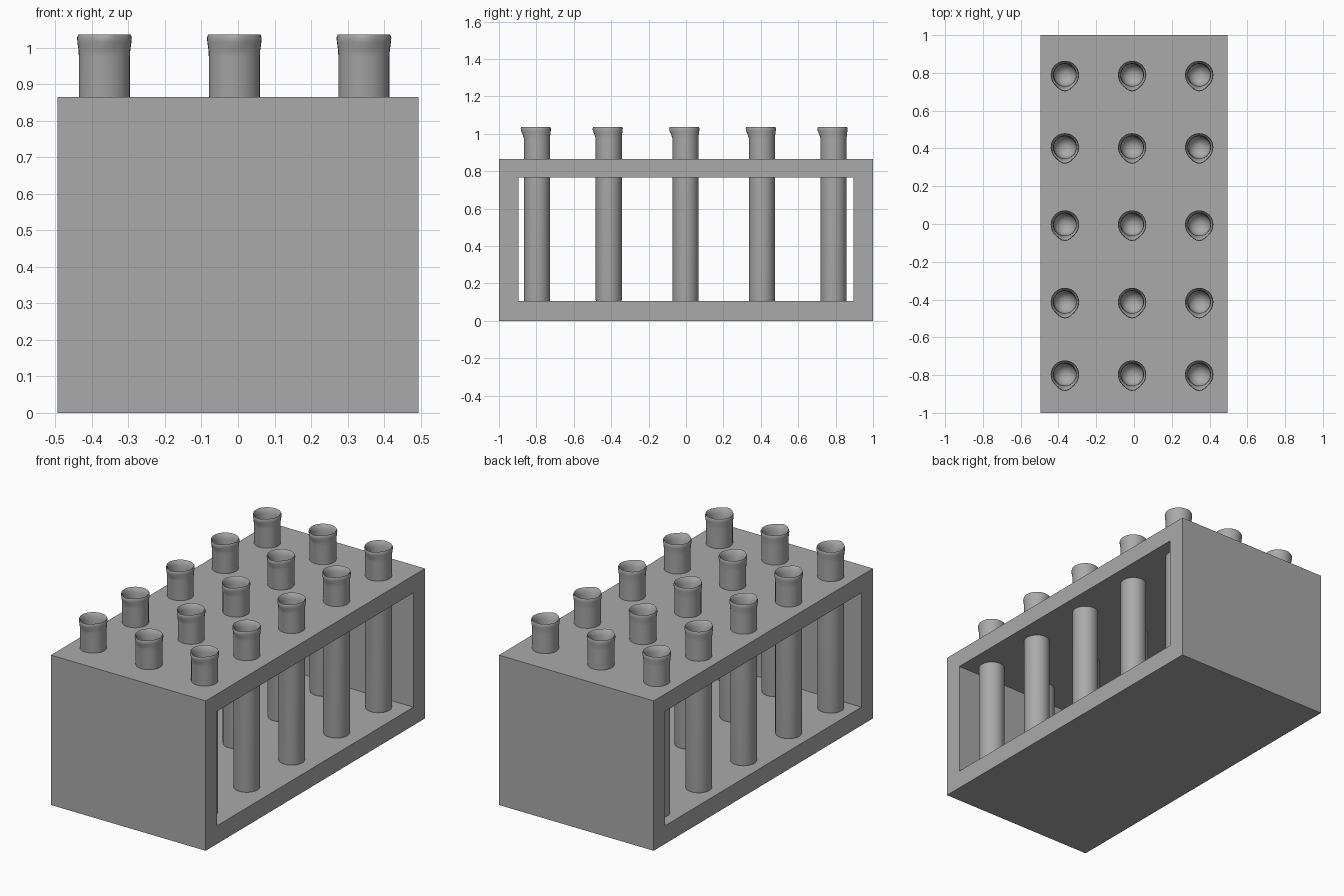
import bpy
import bmesh
from math import cos, sin, pi, radians
from mathutils import Matrix

if "Cube" in bpy.data.objects:
    bpy.data.objects.remove(bpy.data.objects["Cube"])

grey = bpy.data.materials.new("plain grey")
grey.use_nodes = True
grey.diffuse_color = (0.4, 0.4, 0.4, 1)
grey.node_tree.nodes["Principled BSDF"].inputs["Base Color"].default_value = (0.4, 0.4, 0.4, 1)

COLUMNS = (-0.366, -0.01, 0.345)
ROWS = (-0.797, -0.413, -0.003, 0.406, 0.789)
SIDES = 32


def make_object(name, bm):
    bmesh.ops.recalc_face_normals(bm, faces=bm.faces)
    mesh = bpy.data.meshes.new(name)
    bm.to_mesh(mesh)
    bm.free()
    mesh.materials.append(grey)
    obj = bpy.data.objects.new(name, mesh)
    bpy.context.collection.objects.link(obj)
    return obj


def box(name, width, depth, low, high):
    bm = bmesh.new()
    place = Matrix.Translation((0, 0, (low + high) / 2)) @ Matrix.Diagonal((width, depth, high - low, 1))
    bmesh.ops.create_cube(bm, size=1, matrix=place)
    return make_object(name, bm)


def cut(target, cutter):
    mod = target.modifiers.new("cut", 'BOOLEAN')
    mod.operation = 'DIFFERENCE'
    mod.solver = 'EXACT'
    mod.object = cutter
    cutter.hide_render = True
    bpy.context.view_layer.objects.active = target
    bpy.ops.object.modifier_apply(modifier=mod.name)
    bpy.data.objects.remove(cutter)


# Rack: a block with an open passage from side to side
rack = box("rack", 0.988, 2.0, 0, 0.865)
cut(rack, box("passage_cutter", 1.2, 1.79, 0.105, 0.765))

# Sockets through the top plate and into the base
bm = bmesh.new()
for x in COLUMNS:
    for y in ROWS:
        bmesh.ops.create_cone(bm, cap_ends=True, segments=SIDES, radius1=0.068, radius2=0.068,
                              depth=1, matrix=Matrix.Translation((x, y, 0.54)))
cut(rack, make_object("socket_cutter", bm))

# Tube profile: (radius, height, spout strength), outside up and inside down
outer = [(0.07 * sin(a), 0.115 - 0.07 * cos(a), 0) for a in (radians(d) for d in range(15, 91, 15))]
rim = [(0.07, 0.975, 0), (0.071, 0.995, 0.4), (0.074, 1.015, 0.9), (0.075, 1.028, 1),
       (0.072, 1.036, 1), (0.066, 1.03, 1), (0.061, 1.005, 0.5), (0.059, 0.975, 0)]
inner = [(0.059 * sin(a), 0.115 - 0.059 * cos(a), 0) for a in (radians(d) for d in range(90, 14, -15))]


def tube_mesh():
    bm = bmesh.new()
    rings = []
    for radius, height, spout in outer + rim + inner:
        ring = []
        for i in range(SIDES):
            a = 2 * pi * i / SIDES
            r = radius + 0.012 * spout * max(0, -sin(a)) ** 10
            ring.append(bm.verts.new((r * cos(a), r * sin(a), height)))
        rings.append(ring)
    for low, high in zip(rings, rings[1:]):
        for i in range(SIDES):
            j = (i + 1) % SIDES
            bm.faces.new((low[i], low[j], high[j], high[i]))
    bm.faces.new(rings[0])
    bm.faces.new(rings[-1])
    return bm


# Fifteen test tubes sharing one mesh
first = make_object("test_tube", tube_mesh())
bpy.ops.object.select_all(action='DESELECT')
first.select_set(True)
bpy.context.view_layer.objects.active = first
bpy.ops.object.shade_smooth_by_angle(angle=radians(50))
for x in COLUMNS:
    for y in ROWS:
        tube = first if (x, y) == (COLUMNS[0], ROWS[0]) else first.copy()
        if tube is not first:
            bpy.context.collection.objects.link(tube)
        tube.location = (x, y, 0)
